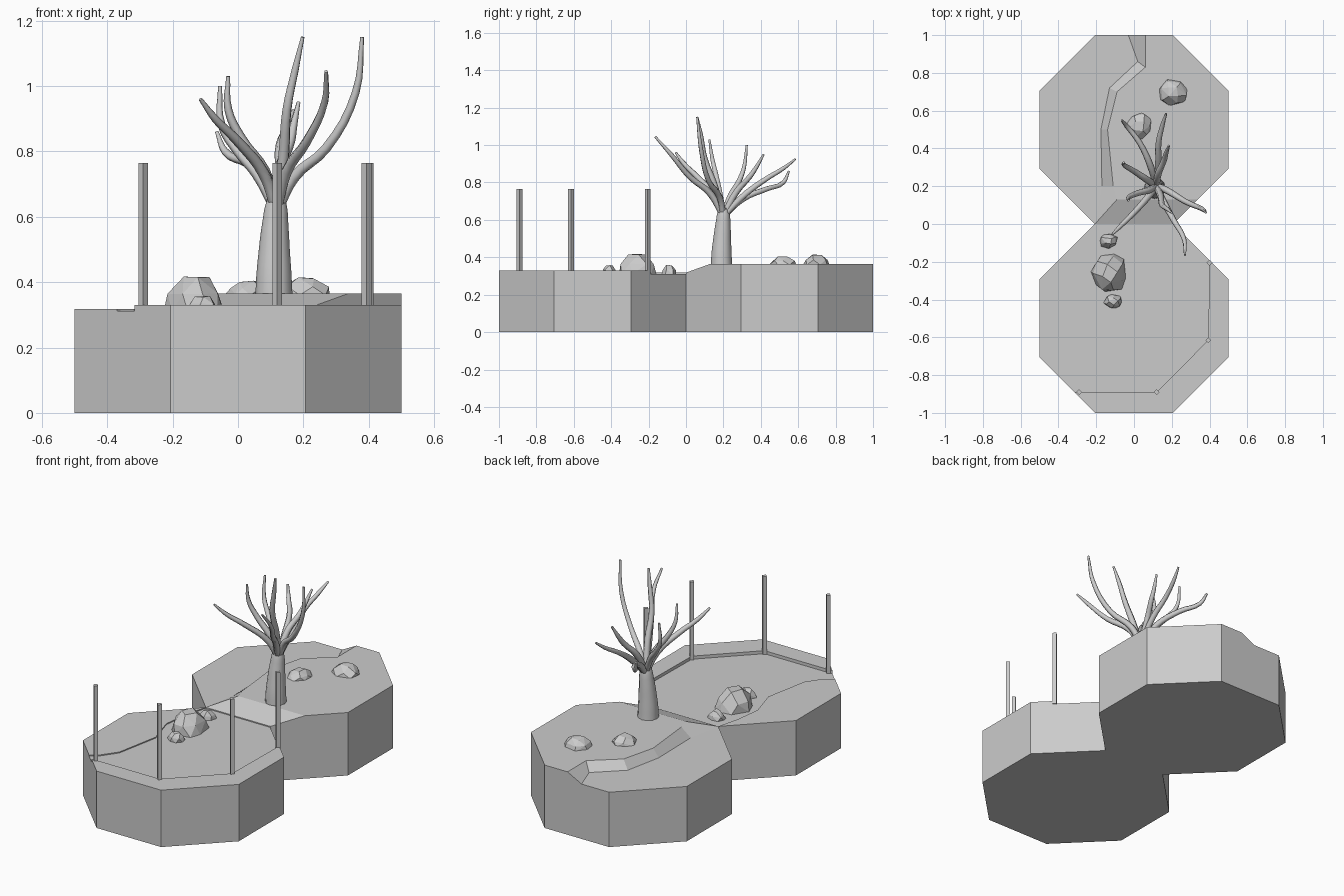
import bpy, bmesh, math, random
from mathutils import Vector

if "Cube" in bpy.data.objects:
    bpy.data.objects.remove(bpy.data.objects["Cube"])

random.seed(4)
A, H = 0.207, 0.5  # octagon half side, half width


def finish(bm, name):
    bmesh.ops.recalc_face_normals(bm, faces=bm.faces)
    me = bpy.data.meshes.new(name)
    bm.to_mesh(me)
    bm.free()
    ob = bpy.data.objects.new(name, me)
    bpy.context.collection.objects.link(ob)
    return ob


def slab(name, low, z0, z1, high=None, bottom=False):
    """Extruded outline; the top outline may differ to give sloped sides."""
    bm = bmesh.new()
    lo = [bm.verts.new((x, y, z0)) for x, y in low]
    hi = [bm.verts.new((x, y, z1)) for x, y in (high or low)]
    bm.faces.new(hi)
    if bottom:
        bm.faces.new(lo[::-1])
    n = len(lo)
    for i in range(n):
        j = (i + 1) % n
        bm.faces.new((lo[i], lo[j], hi[j], hi[i]))
    return finish(bm, name)


def rock(name, x, y, z, rx, ry, h, n=7):
    """Faceted boulder: convex hull of three jittered rings."""
    bm = bmesh.new()
    for count, r, t in ((n, 1.0, 0), (n - 1, 0.85, 0.5), (4, 0.45, 1)):
        off = random.uniform(0, 6)
        for i in range(count):
            a = off + 2 * math.pi * i / count + random.uniform(-.15, .15)
            k = r * random.uniform(.88, 1.08)
            bm.verts.new((x + rx * k * math.cos(a), y + ry * k * math.sin(a),
                          z + h * t * random.uniform(.88, 1.0)))
    res = bmesh.ops.convex_hull(bm, input=bm.verts)
    bmesh.ops.delete(bm, geom=[v for v in res["geom_interior"]
                               if isinstance(v, bmesh.types.BMVert)], context='VERTS')
    bmesh.ops.dissolve_limit(bm, angle_limit=0.15, verts=bm.verts, edges=bm.edges)
    return finish(bm, name)


def tube(name, pts, radii, sides_res):
    """Smooth tapered tube through points."""
    cu = bpy.data.curves.new(name, 'CURVE')
    cu.dimensions = '3D'
    cu.bevel_depth = 1.0
    cu.bevel_resolution = sides_res
    cu.resolution_u = 4
    cu.use_fill_caps = True
    sp = cu.splines.new('BEZIER')
    sp.bezier_points.add(len(pts) - 1)
    for bp, p, r in zip(sp.bezier_points, pts, radii):
        bp.co = p
        bp.radius = r
        bp.handle_left_type = bp.handle_right_type = 'AUTO'
    ob = bpy.data.objects.new(name, cu)
    bpy.context.collection.objects.link(ob)
    bpy.context.view_layer.objects.active = ob
    bpy.ops.object.select_all(action='DESELECT')
    ob.select_set(True)
    bpy.ops.object.convert(target='MESH')
    return ob


# Base: two octagons sharing one side
half = [(A, 0), (H, .293), (H, .707), (A, 1), (-A, 1), (-H, .707), (-H, .293), (-A, 0)]
front = [(-x, -y) for x, y in half]
slab("base", half + front[1:-1], 0, .312, bottom=True)

# Terrain layers on top
slab("back_ground", half, .312, .318)
slab("left_bank", [(-A, 0), (-.24, -.13), (-.26, -.285), (-.21, -.455), (-.26, -.715),
                   (-.32, -.80), (-.37, -.837), (-H, -.707), (-H, -.293)], .312, .318)
slab("hill",
     [(A, 0), (H, .293), (H, .707), (A, 1), (-.03, 1), (.02, .86), (-.13, .72),
      (-.175, .5), (-.17, .2), (-A, 0)], .318, .365,
     [(.337, .13), (H, .293), (H, .707), (A, 1), (.06, 1), (.06, .83), (-.09, .70),
      (-.14, .5), (-.11, .2), (-.09, .13)])

# Raised curb and fence posts along its inner edge
posts = [(.40, -.205), (.393, -.615), (.12, -.89), (-.29, -.89)]
slab("curb", [(.40, -.193), posts[1], posts[2], (-.317, -.89), (-A, -1), (A, -1),
              (H, -.707), (H, -.293)], .312, .33)
for i, (x, y) in enumerate(posts):
    d = .015
    slab(f"fence_post_{i}", [(x + d, y), (x, y + d), (x - d, y), (x, y - d)],
         .312, .765, bottom=True)

# Boulders
rock("large_rock", -.13, -.26, .31, .095, .11, .115, 8)
rock("small_rock_a", -.135, -.09, .31, .05, .043, .05)
rock("small_rock_b", -.11, -.41, .31, .05, .04, .05)
rock("hill_rock_a", .03, .52, .36, .07, .075, .045)
rock("hill_rock_b", .205, .70, .36, .085, .072, .055)

# Tree trunk
tube("tree_trunk",
     [(.11, .19, .33), (.11, .19, .42), (.112, .195, .53), (.116, .2, .62), (.118, .2, .665)],
     [.058, .054, .045, .036, .026], 4)

# Branches fan out from the top of the trunk
branches = [
    [(.09, .3, .71), (.03, .43, .765), (-.04, .52, .80), (-.065, .55, .86)],
    [(.13, .32, .74), (.13, .43, .82), (.15, .52, .875), (.17, .585, .925)],
    [(.13, .27, .75), (.16, .34, .83), (.17, .375, .88), (.185, .415, .95)],
    [(.06, .24, .73), (0, .28, .80), (-.05, .31, .88), (-.055, .325, 1.0)],
    [(.08, .18, .74), (.01, .16, .84), (-.03, .14, .93), (-.03, .125, 1.03)],
    [(.08, .15, .73), (0, .06, .83), (-.07, -.01, .90), (-.115, -.055, .96)],
    [(.17, .18, .72), (.27, .12, .81), (.36, .08, .98), (.38, .06, 1.15)],
    [(.15, .13, .74), (.21, .02, .83), (.265, -.08, .95), (.27, -.165, 1.045)],
    [(.14, .15, .79), (.15, .10, .93), (.175, .08, 1.05), (.198, .06, 1.15)],
]
for i, b in enumerate(branches):
    tube(f"branch_{i}", [(.118, .2, .62)] + b, [.018, .018, .015, .012, .006], 1)
